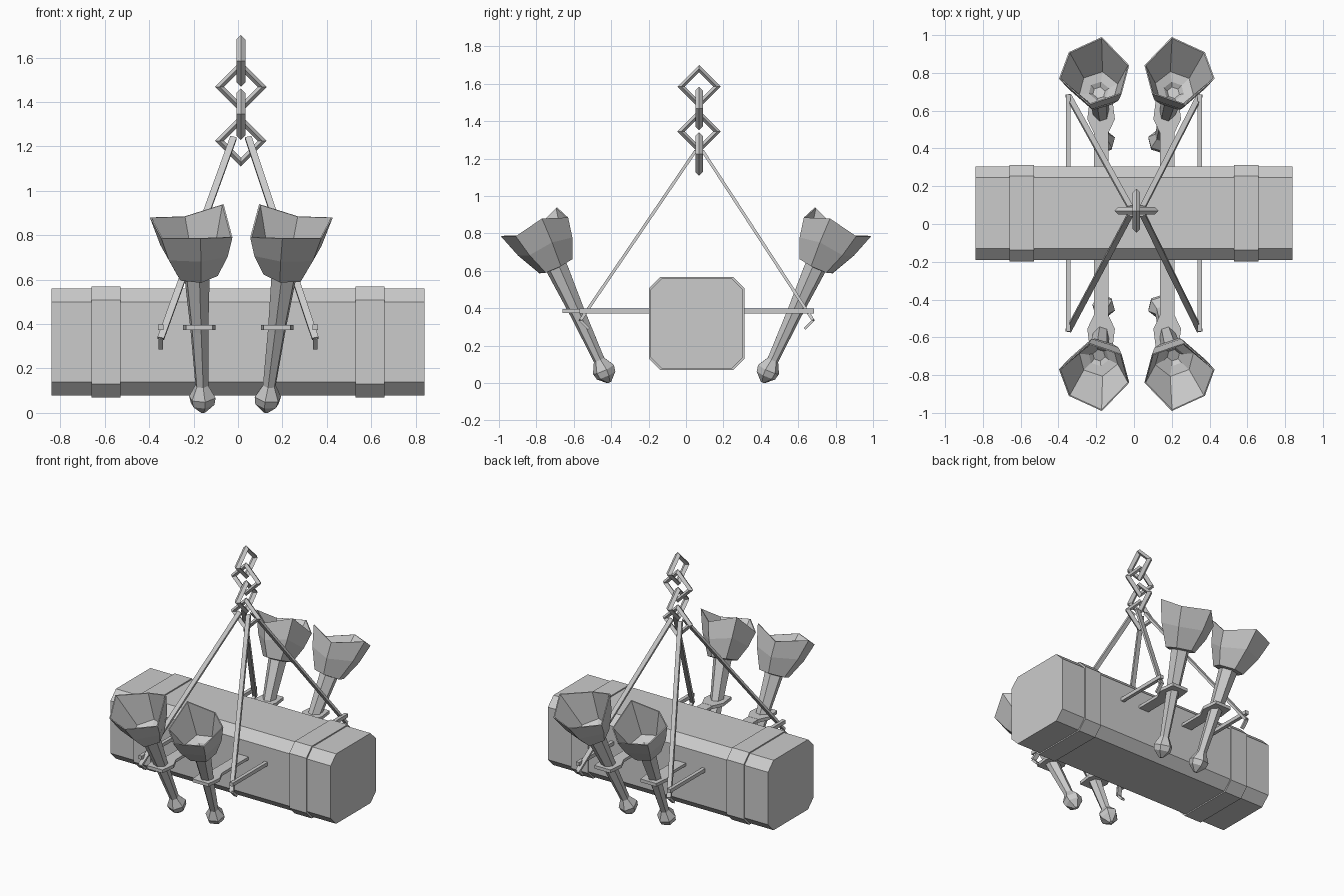
import bpy, bmesh, math
from mathutils import Vector, Matrix

cube = bpy.data.objects.get("Cube")
if cube:
    bpy.data.objects.remove(cube, do_unlink=True)

GREY = (0.6, 0.6, 0.6, 1)
metal = bpy.data.materials.new("plain grey")
metal.use_nodes = True
metal.diffuse_color = GREY
metal.node_tree.nodes["Principled BSDF"].inputs["Base Color"].default_value = GREY


def finish(name, bm, outward=True):
    if outward:
        bmesh.ops.recalc_face_normals(bm, faces=bm.faces)
    me = bpy.data.meshes.new(name)
    bm.to_mesh(me)
    bm.free()
    me.materials.append(metal)
    ob = bpy.data.objects.new(name, me)
    bpy.context.collection.objects.link(ob)
    return ob


def box(name, lo, hi):
    lo, hi = Vector(lo), Vector(hi)
    bm = bmesh.new()
    size = Matrix.Diagonal((*(hi - lo), 1))
    bmesh.ops.create_cube(bm, size=1, matrix=Matrix.Translation((lo + hi) / 2) @ size)
    return finish(name, bm)


def rod(name, a, b, width, depth):
    """Flat strip from a to b, broad side across x."""
    a, b = Vector(a), Vector(b)
    d = (b - a).normalized()
    side = Vector((1, 0, 0))
    side = (side - d * side.dot(d)).normalized()
    rot = Matrix((side, d.cross(side), d)).transposed().to_4x4()
    size = Matrix.Diagonal((width, depth, (b - a).length, 1))
    bm = bmesh.new()
    bmesh.ops.create_cube(bm, size=1, matrix=Matrix.Translation((a + b) / 2) @ rot @ size)
    return finish(name, bm)


def loft(name, rings, cap_start=True, cap_end=True):
    bm = bmesh.new()
    loops = [[bm.verts.new(p) for p in ring] for ring in rings]
    n = len(loops[0])
    for r, s in zip(loops, loops[1:]):
        for i in range(n):
            j = (i + 1) % n
            bm.faces.new((r[i], r[j], s[j], s[i]))
    if cap_start:
        bm.faces.new(loops[0][::-1])
    if cap_end:
        bm.faces.new(loops[-1])
    return finish(name, bm)


# Chamfered beam and its two bands
def octagon_bar(name, x0, x1, grow):
    y0, y1, z0, z1, c = -0.19 - grow, 0.305 + grow, 0.078 - grow, 0.56 + grow, 0.06
    prof = [(y0 + c, z0), (y1 - c, z0), (y1, z0 + c), (y1, z1 - c),
            (y1 - c, z1), (y0 + c, z1), (y0, z1 - c), (y0, z0 + c)]
    loft(name, [[(x, y, z) for y, z in prof] for x in (x0, x1)])


octagon_bar("beam", -0.84, 0.84, 0)
for label, s in (("right", -1), ("left", 1)):
    octagon_bar(label + "_beam_band", s * 0.595 - 0.065, s * 0.595 + 0.065, 0.008)

# Chain of square links, alternating direction
CX, CY = 0.013, 0.07
for k, z in enumerate((1.585, 1.468, 1.345, 1.225)):
    turn = 0 if k % 2 == 0 else math.pi / 2
    bpy.ops.mesh.primitive_torus_add(major_segments=4, minor_segments=4,
                                     major_radius=0.096, minor_radius=0.02,
                                     location=(CX, CY, z), rotation=(0, math.pi / 2, turn))
    link = bpy.context.object
    link.name = "chain_link_%d" % (k + 1)
    link.data.materials.append(metal)

# Side bars, hanging ropes and hooks
for xl, s in (("right", -1), ("left", 1)):
    x = 0.348 * s
    for yl, y_beam, y_end, t in (("front", -0.18, -0.57, -1), ("back", 0.29, 0.685, 1)):
        tag = yl + "_" + xl
        ys = sorted((y_beam, y_end))
        box(tag + "_hook_bar", (x - 0.012, ys[0], 0.373), (x + 0.012, ys[1], 0.398))
        end = Vector((x, y_end - 0.005 * t, 0.335))
        rod(tag + "_rope", (CX + 0.033 * s, CY + 0.02 * t, 1.24), end, 0.03, 0.016)
        rod(tag + "_hook", end, (x, y_end - 0.05 * t, 0.29), 0.022, 0.014)


# Torches: knob, flared stem, collar, bracket and jagged bowl
RIM = [(-0.025, -0.84, 0.79), (-0.17, -0.99, 0.785), (-0.345, -0.91, 0.785),
       (-0.397, -0.77, 0.88), (-0.24, -0.63, 0.885), (-0.065, -0.69, 0.94)]


def torch(tag, foot, top, rim):
    foot, top = Vector(foot), Vector(top)
    rim = [Vector(p) for p in rim]
    axis = (top - foot).normalized()
    mid = sum(rim, Vector()) / 6
    # ring directions follow the rim corners so the facets line up
    dirs = []
    for p in rim:
        v = p - mid
        dirs.append((v - axis * v.dot(axis)).normalized())
    length = (top - foot).length

    def ring(h, r):
        return [foot + axis * (h * length) + d * r for d in dirs]

    loft(tag + "_torch_knob", [ring(0, 0.012), ring(0.06, 0.055), ring(0.11, 0.062),
                               ring(0.20, 0.028)])
    loft(tag + "_torch_stem", [ring(0.18, 0.03), ring(0.6, 0.042), ring(1.0, 0.06)])
    base = ring(1.0, 0.098)
    inner = ring(1.06, 0.105)
    lip = [p.lerp(mid, 0.04) for p in rim]
    belly = [b.lerp(p, 0.5) + d * 0.012 for b, p, d in zip(base, rim, dirs)]
    loft(tag + "_torch_bowl", [ring(0.99, 0.05), base, belly, rim, lip, inner,
                               ring(1.03, 0.055), ring(0.995, 0.03)])
    # collar and bracket at the height where the stem crosses them
    c = foot.lerp(top, (0.385 - foot.z) / (top.z - foot.z))
    t = 1 if c.y > 0 else -1
    prof = [(-0.04, -0.10), (0.04, -0.10), (0.073, -0.03),
            (0.06, 0.075), (-0.06, 0.075), (-0.073, -0.03)]
    loft(tag + "_torch_collar", [[(c.x + u, c.y + v * t, z) for u, v in prof]
                                 for z in (0.374, 0.396)])
    ys = sorted((0.29 if t > 0 else -0.18, c.y - 0.06 * t))
    box(tag + "_torch_bracket", (c.x - 0.038, ys[0], 0.375), (c.x + 0.038, ys[1], 0.395))


for yl, t in (("front", 1), ("back", -1)):
    torch(yl + "_right", (-0.157, -0.41 * t, 0.004), (-0.185, -0.695 * t, 0.625),
          [(x, y * t, z) for x, y, z in RIM])
    torch(yl + "_left", (0.125, -0.41 * t, 0.004), (0.208, -0.695 * t, 0.625),
          [(0.03 - x, y * t, z) for x, y, z in RIM])
